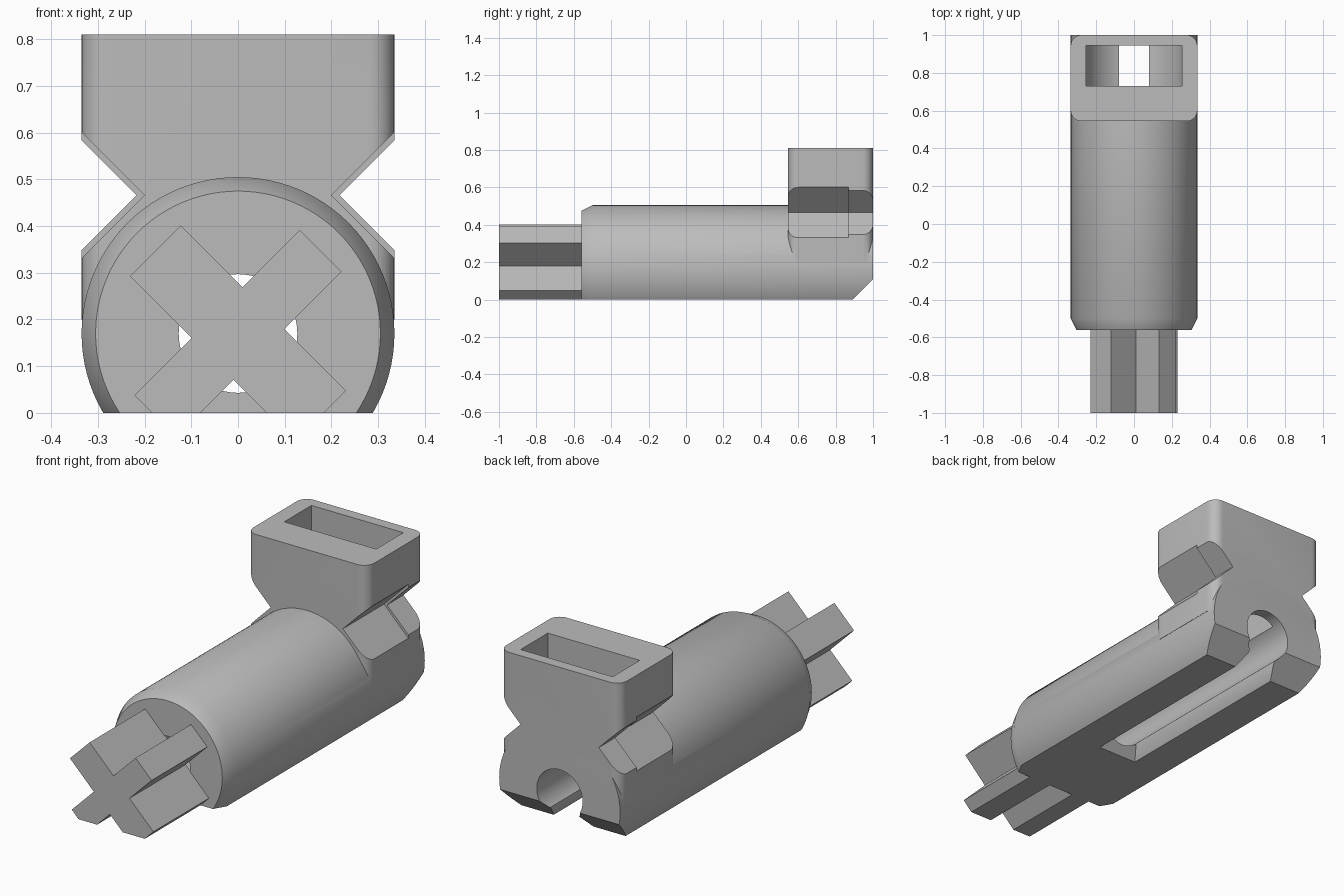
import bpy, bmesh, math
from mathutils import Vector

if "Cube" in bpy.data.objects:
    bpy.data.objects.remove(bpy.data.objects["Cube"], do_unlink=True)

grey = bpy.data.materials.new("plain grey")
grey.use_nodes = True
COLOR = (0.5, 0.5, 0.5, 1)
grey.diffuse_color = COLOR
grey.node_tree.nodes["Principled BSDF"].inputs["Base Color"].default_value = COLOR

AXIS_Z = 0.17   # height of the barrel axis
R = 0.335       # barrel radius and half width of the socket head


def loft(name, rings):
    """Solid skinned through rings of equal point count."""
    bm = bmesh.new()
    loops = [[bm.verts.new(p) for p in ring] for ring in rings]
    n = len(loops[0])
    for a, b in zip(loops, loops[1:]):
        for i in range(n):
            bm.faces.new((a[i], a[(i + 1) % n], b[(i + 1) % n], b[i]))
    bm.faces.new(loops[0])
    bm.faces.new(loops[-1])
    bmesh.ops.recalc_face_normals(bm, faces=bm.faces)
    mesh = bpy.data.meshes.new(name)
    bm.to_mesh(mesh)
    bm.free()
    mesh.materials.append(grey)
    obj = bpy.data.objects.new(name, mesh)
    bpy.context.collection.objects.link(obj)
    return obj


def along_y(name, profile, y0, y1):
    """Extrude an (x, z) profile along y."""
    return loft(name, [[(x, y, z) for x, z in profile] for y in (y0, y1)])


def along_x(name, profile, x0, x1):
    """Extrude a (y, z) profile along x."""
    return loft(name, [[(x, y, z) for y, z in profile] for x in (x0, x1)])


def rect(a0, a1, b0, b1):
    return [(a0, b0), (a1, b0), (a1, b1), (a0, b1)]


def circle(r, n=96):
    return [(r * math.cos(math.tau * i / n), AXIS_Z + r * math.sin(math.tau * i / n))
            for i in range(n)]


def combine(obj, other, operation):
    mod = obj.modifiers.new(operation, "BOOLEAN")
    mod.operation, mod.solver, mod.object = operation, "EXACT", other
    bpy.ops.object.select_all(action="DESELECT")
    bpy.context.view_layer.objects.active = obj
    obj.select_set(True)
    bpy.ops.object.modifier_apply(modifier=mod.name)
    bpy.data.objects.remove(other, do_unlink=True)


# Barrel with a chamfered front rim
barrel = loft("barrel_and_socket", [[(x, y, z) for x, z in circle(r)]
              for y, r in ((-0.56, 0.305), (-0.5, R), (1, R))])

# Socket head with rounded upright corners
corner = 0.055
outline = []
for k, (sx, cy) in enumerate(((1, 1 - corner), (-1, 1 - corner),
                              (-1, 0.545 + corner), (1, 0.545 + corner))):
    for i in range(9):
        a = math.pi / 2 * (k + i / 8)
        outline.append((sx * (R - corner) + corner * math.cos(a), cy + corner * math.sin(a)))
head = loft("head", [[(x, y, z) for x, y in outline] for z in (0.2, 0.81)])
combine(barrel, head, "UNION")

# V notches at the neck, slightly shallower at the back
for s in (-1, 1):
    for apex, y0, y1 in ((0.2, 0.5, 0.87), (0.217, 0.86, 1.1)):
        notch = [(s * apex, 0.466), (s * (apex + 0.3), 0.766), (s * (apex + 0.3), 0.166)]
        combine(barrel, along_y("notch", notch, y0, y1), "DIFFERENCE")

# Socket pocket with a dished floor and a narrow drop into the bore
dish = [(0.265 * math.sin(a), 0.72 - 0.265 * math.cos(a))
        for a in (math.radians(74) * (i / 12 - 1) for i in range(25))]
pocket = along_y("pocket", dish + [(0.255, 0.9), (-0.255, 0.9)], 0.73, 0.945)
combine(barrel, pocket, "DIFFERENCE")
combine(barrel, along_y("drop", rect(-0.08, 0.08, 0.15, 0.6), 0.73, 0.945), "DIFFERENCE")

# Round bore, flared slot under it, flat underside and rear chamfer
combine(barrel, along_y("bore", circle(0.127), -0.7, 1.1), "DIFFERENCE")
slot = loft("slot", [[(x, y, z) for x, y in rect(-w, w, y0, 1.1)]
            for z, w, y0 in ((-0.02, 0.12, -0.14), (0.06, 0.08, -0.08), (0.15, 0.08, -0.08))])
combine(barrel, slot, "DIFFERENCE")
combine(barrel, along_y("underside", rect(-1, 1, -1, 0), -2, 2), "DIFFERENCE")
combine(barrel, along_x("rear_chamfer", [(0.79, -0.1), (1.2, -0.1), (1.2, 0.31)], -1, 1),
        "DIFFERENCE")

# Cross shaped axle, trimmed flat underneath
u, v = Vector((1, 1)).normalized(), Vector((-1, 1)).normalized()


def arm(name, long_dir, wide_dir, half):
    pts = [long_dir * a + wide_dir * b for a, b in rect(-0.25, 0.25, -half, half)]
    return along_y(name, [(p.x, p.y + AXIS_Z) for p in pts], -1, -0.555)


axle = arm("cross_axle", u, v, 0.063)
combine(axle, arm("second_arm", v, u, 0.077), "UNION")
combine(axle, along_y("underside", rect(-1, 1, -1, 0), -2, 2), "DIFFERENCE")

for obj in (barrel, axle):
    bpy.ops.object.select_all(action="DESELECT")
    bpy.context.view_layer.objects.active = obj
    obj.select_set(True)
    bpy.ops.object.shade_smooth_by_angle(angle=math.radians(30))
